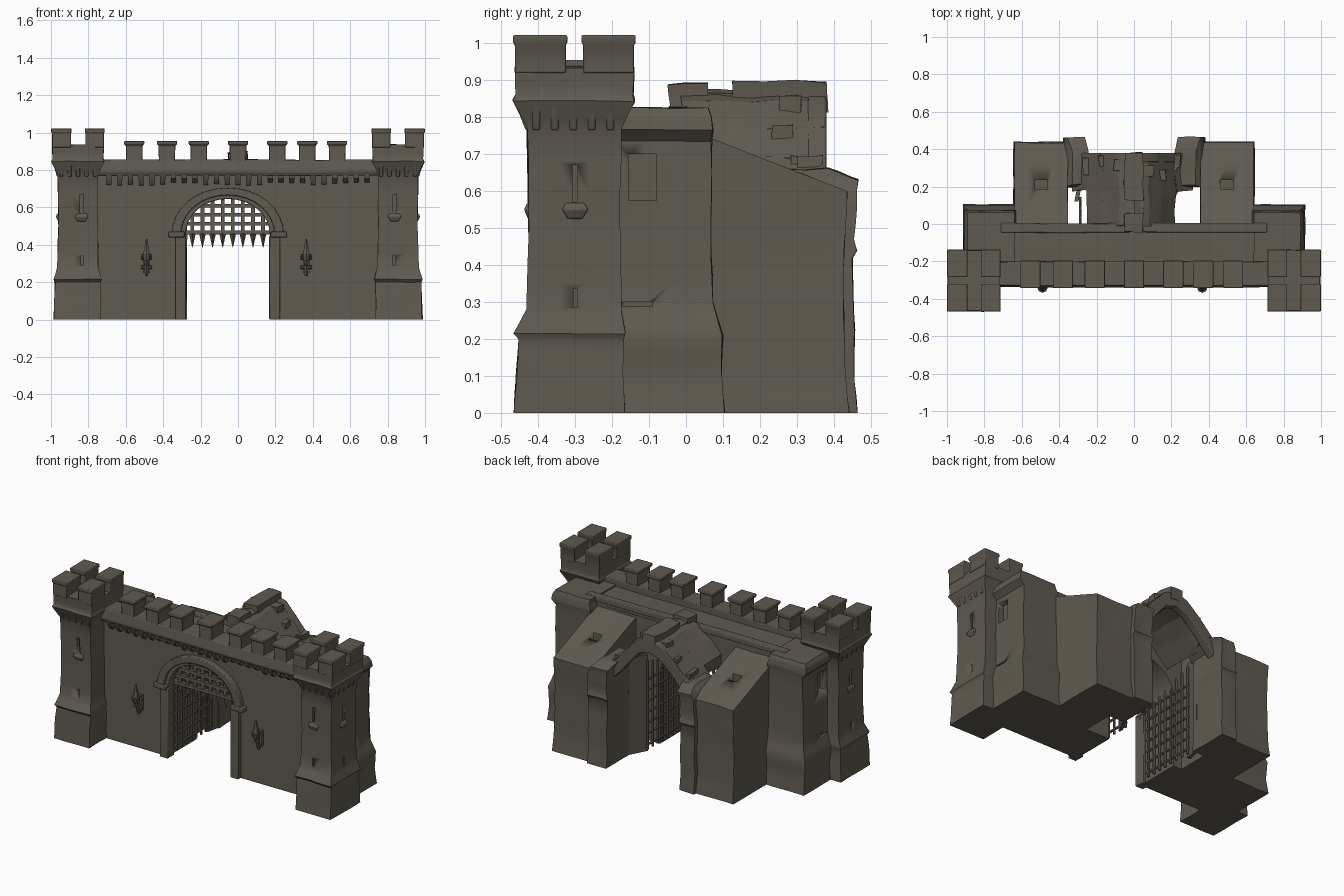
import bpy, bmesh, math, random
from mathutils import Vector, noise

random.seed(4)
if bpy.data.objects.get("Cube"):
    bpy.data.objects.remove(bpy.data.objects["Cube"])

stone = bpy.data.materials.new("weathered stone")
stone.use_nodes = True
COLOUR = (0.115, 0.102, 0.08, 1)
stone.diffuse_color = COLOUR
bsdf = next(n for n in stone.node_tree.nodes if n.type == 'BSDF_PRINCIPLED')
bsdf.inputs["Base Color"].default_value = COLOUR
bsdf.inputs["Roughness"].default_value = 0.9


def finish(name, bm, bevel=0.0, rough=0.0, cuts=0):
    """Turn a bmesh into a stone object, optionally weathered and bevelled."""
    if cuts:
        bmesh.ops.subdivide_edges(bm, edges=bm.edges[:], cuts=cuts, use_grid_fill=True)
    if rough:
        for v in bm.verts:
            push = noise.noise_vector(v.co * 9) * rough
            if v.co.z < 0.01:
                push.z = 0
            v.co += push
    bmesh.ops.recalc_face_normals(bm, faces=bm.faces[:])
    mesh = bpy.data.meshes.new(name)
    bm.to_mesh(mesh)
    bm.free()
    ob = bpy.data.objects.new(name, mesh)
    bpy.context.collection.objects.link(ob)
    mesh.materials.append(stone)
    if bevel:
        mod = ob.modifiers.new("worn edges", 'BEVEL')
        mod.width, mod.segments = bevel, 2
    bpy.ops.object.select_all(action='DESELECT')
    ob.select_set(True)
    bpy.context.view_layer.objects.active = ob
    bpy.ops.object.shade_smooth_by_angle(angle=math.radians(35))
    return ob


def add_loft(bm, rings):
    """Stack of rectangles (x0, x1, y0, y1, z)."""
    loops = [[bm.verts.new(p) for p in ((a, c, z), (b, c, z), (b, d, z), (a, d, z))]
             for a, b, c, d, z in rings]
    for lo, hi in zip(loops, loops[1:]):
        for i in range(4):
            j = (i + 1) % 4
            bm.faces.new((lo[i], lo[j], hi[j], hi[i]))
    bm.faces.new(loops[0][::-1])
    bm.faces.new(loops[-1])


def add_box(bm, a, b, c, d, e, f):
    add_loft(bm, [(a, b, c, d, e), (a, b, c, d, f)])


def add_prism(bm, outline, y0, y1):
    """Outline in x-z pushed along y."""
    lo = [bm.verts.new((x, y0, z)) for x, z in outline]
    hi = [bm.verts.new((x, y1, z)) for x, z in outline]
    bm.faces.new(lo)
    bm.faces.new(hi[::-1])
    for i in range(len(lo)):
        j = (i + 1) % len(lo)
        bm.faces.new((lo[i], hi[i], hi[j], lo[j]))


def add_bar(bm, p, q, r, r2=None, sides=6):
    p, q = Vector(p), Vector(q)
    rot = (q - p).to_track_quat('Z', 'Y').to_matrix().to_4x4()
    rot.translation = (p + q) / 2
    bmesh.ops.create_cone(bm, cap_ends=True, segments=sides, radius1=r,
                          radius2=r if r2 is None else r2, depth=(q - p).length, matrix=rot)


def carve(ob, boxes):
    """Cut recesses into an object, then drop the cutter."""
    bm = bmesh.new()
    for b in boxes:
        add_box(bm, *b)
    cutter = finish("recess_cutter", bm)
    cutter.hide_render = True
    mod = ob.modifiers.new("recess", 'BOOLEAN')
    mod.object, mod.operation, mod.solver = cutter, 'DIFFERENCE', 'EXACT'
    bpy.context.view_layer.update()
    done = bpy.data.meshes.new_from_object(ob.evaluated_get(bpy.context.evaluated_depsgraph_get()))
    ob.modifiers.clear()
    ob.data = done
    bpy.data.objects.remove(cutter)


CX, SPRING = -0.055, 0.45          # gate centre and arch springing


def arch(rx, rz, n=16):
    """Slightly pointed arch, left to right."""
    pts = []
    for i in range(n + 1):
        t = math.pi * (1 - i / n)
        pts.append((CX + rx * math.cos(t), SPRING + rz * math.sin(t) ** 0.95))
    return pts


# Gate wall with arched passage
bm = bmesh.new()
add_prism(bm, [(-0.78, 0), (CX - 0.24, 0)] + arch(0.24, 0.205) +
          [(CX + 0.24, 0), (0.78, 0), (0.78, 0.8), (-0.78, 0.8)], -0.29, 0)
finish("gate_wall", bm)

# Arch moulding, jambs and imposts
bm = bmesh.new()
add_prism(bm, arch(0.3, 0.255) + arch(0.25, 0.215)[::-1], -0.325, -0.28)
add_prism(bm, arch(0.255, 0.22) + arch(0.225, 0.195)[::-1], -0.305, -0.25)
for s in (-1, 1):
    xs = sorted((CX + s * 0.222, CX + s * 0.28))
    add_box(bm, *xs, -0.32, -0.25, 0, SPRING)
    xs = sorted((CX + s * 0.23, CX + s * 0.318))
    add_box(bm, *xs, -0.33, -0.26, SPRING - 0.01, SPRING + 0.02)
finish("arch_moulding", bm, 0.005)

# Wall walk, parapet and rear kerb
bm = bmesh.new()
add_box(bm, -0.75, 0.75, -0.25, 0, 0.78, 0.815)
add_box(bm, -0.71, 0.71, -0.045, 0.005, 0.8, 0.83)
add_loft(bm, [(-0.75, 0.75, -0.33, -0.2, 0.77), (-0.75, 0.75, -0.34, -0.2, 0.79),
              (-0.75, 0.75, -0.33, -0.2, 0.855)])
finish("parapet", bm, 0.005, 0.004, 3)

bm = bmesh.new()
for x in (-0.555, -0.38, -0.21, 0, 0.21, 0.37, 0.53):
    add_loft(bm, [(x - 0.043, x + 0.043, -0.33, -0.205, 0.84),
                  (x - 0.045, x + 0.045, -0.33, -0.205, 0.93),
                  (x - 0.054, x + 0.054, -0.342, -0.195, 0.937),
                  (x - 0.054, x + 0.054, -0.342, -0.195, 0.955)])
finish("merlons", bm, 0.004)

# Corbels under the parapet
bm = bmesh.new()
for i in range(25):
    x = -0.69 + i * 0.0575
    drop = random.uniform(0.715, 0.735)
    add_loft(bm, [(x - 0.012, x + 0.012, -0.3, -0.28, drop),
                  (x - 0.014, x + 0.014, -0.328, -0.28, 0.755),
                  (x - 0.014, x + 0.014, -0.333, -0.28, 0.785)])
finish("corbels", bm)

for side, s, pier in (("left", 1, 0.245), ("right", -1, 0.275)):
    def mx(a, b, *rest):
        return (*sorted((s * a, s * b)), *rest)

    # Front tower: battered plinth, shaft, flared head
    bm = bmesh.new()
    add_loft(bm, [mx(*r) for r in (
        (0.735, 0.985, -0.465, -0.165, 0), (0.735, 0.982, -0.458, -0.17, 0.1),
        (0.735, 0.978, -0.452, -0.17, 0.2), (0.73, 0.985, -0.465, -0.165, 0.215),
        (0.745, 0.966, -0.43, -0.175, 0.28), (0.75, 0.96, -0.425, -0.18, 0.5),
        (0.75, 0.965, -0.43, -0.175, 0.77), (0.715, 0.997, -0.468, -0.138, 0.845),
        (0.722, 0.99, -0.46, -0.143, 0.86), (0.718, 0.992, -0.462, -0.14, 0.935))])
    tower = finish(side + "_tower", bm, 0, 0.005, 2)
    slits = [mx(0.93, 1.0, -0.307, -0.293, 0.57, 0.67), mx(0.93, 1.0, -0.305, -0.293, 0.285, 0.335),
             mx(0.828, 0.845, -0.47, -0.39, 0.57, 0.67), mx(0.83, 0.842, -0.47, -0.39, 0.29, 0.34)]
    carve(tower, slits)

    # Tower battlements, sills and head corbels
    bm = bmesh.new()
    for a, b in ((0.716, 0.815), (0.893, 0.995)):
        for c, d in ((-0.463, -0.325), (-0.278, -0.14)):
            add_loft(bm, [mx(a, b, c, d, 0.92), mx(a, b, c, d, 0.995),
                          mx(a - 0.003, b + 0.004, c - 0.005, d + 0.004, 1.002),
                          mx(a - 0.003, b + 0.004, c - 0.005, d + 0.004, 1.022)])
    add_loft(bm, [mx(0.94, 0.962, -0.32, -0.28, 0.525), mx(0.94, 0.974, -0.335, -0.265, 0.55),
                  mx(0.94, 0.966, -0.325, -0.275, 0.568)])
    add_loft(bm, [mx(0.815, 0.858, -0.428, -0.4, 0.525), mx(0.8, 0.872, -0.438, -0.4, 0.55),
                  mx(0.81, 0.862, -0.43, -0.4, 0.568)])
    for i in range(5):
        y = -0.405 + i * 0.05
        add_loft(bm, [mx(0.95, 0.968, y - 0.01, y + 0.01, 0.765),
                      mx(0.95, 0.992, y - 0.011, y + 0.011, 0.84)])
        x = 0.765 + i * 0.045
        add_loft(bm, [mx(x - 0.01, x + 0.01, -0.434, -0.41, 0.765),
                      mx(x - 0.011, x + 0.011, -0.463, -0.41, 0.84)])
    finish(side + "_tower_battlements", bm, 0.004)

    # Rear buttress tower
    bm = bmesh.new()
    add_loft(bm, [mx(*r) for r in (
        (0.6, 0.915, -0.2, 0.105, 0), (0.6, 0.905, -0.2, 0.095, 0.1),
        (0.6, 0.915, -0.2, 0.1, 0.21), (0.62, 0.885, -0.2, 0.072, 0.3),
        (0.63, 0.88, -0.2, 0.068, 0.5), (0.63, 0.88, -0.2, 0.07, 0.735),
        (0.63, 0.91, -0.2, 0.075, 0.765), (0.64, 0.905, -0.2, 0.07, 0.8),
        (0.64, 0.89, -0.2, 0.06, 0.825))])
    buttress = finish(side + "_buttress_tower", bm, 0, 0.005, 2)
    carve(buttress, [mx(0.845, 0.95, -0.155, -0.08, 0.575, 0.70),
                     mx(0.845, 0.95, -0.17, -0.09, 0.288, 0.3)])

    # Rear wing with sloping roof
    bm = bmesh.new()
    add_loft(bm, [mx(0.355, 0.645, -0.02, 0.44, 0), mx(0.355, 0.64, -0.02, 0.428, 0.13),
                  mx(0.355, 0.635, -0.02, 0.425, 0.4), mx(0.355, 0.64, -0.02, 0.435, 0.6)])
    for v in bm.verts:
        if v.co.z > 0.59 and v.co.y < 0.2:
            v.co.z = 0.775
    wing = finish(side + "_wing", bm, 0, 0.005, 3)
    carve(wing, [mx(0.465, 0.53, 0.185, 0.235, 0.6, 0.8)])

    # Inner pier and broken springer of the rear arch
    bm = bmesh.new()
    add_loft(bm, [mx(*r) for r in (
        (pier, 0.38, 0.2, 0.46, 0), (pier, 0.38, 0.2, 0.455, 0.13),
        (pier, 0.38, 0.2, 0.45, 0.42), (pier - 0.004, 0.38, 0.2, 0.462, 0.44),
        (pier, 0.38, 0.2, 0.452, 0.47), (pier, 0.375, 0.2, 0.46, 0.6),
        (pier - 0.01, 0.36, 0.2, 0.465, 0.632), (pier - 0.03, 0.33, 0.21, 0.385, 0.66))])
    finish(side + "_arch_pier", bm, 0, 0.008, 2)

    # Thin splayed wall between gate and pier
    bm = bmesh.new()
    inner_x = CX + s * 0.242
    add_box(bm, *sorted((inner_x, inner_x + s * 0.022)), 0.12, 0.23, 0, 0.62)
    for v in bm.verts:
        if v.co.y > 0.2:
            v.co.x += s * pier - inner_x
    finish(side + "_passage_wall", bm)

    # Open lattice door leaf standing against the passage side
    bm = bmesh.new()
    x = CX + s * 0.232
    for i in range(8):
        y = -0.215 + i * 0.05
        add_bar(bm, (x, y, 0.02), (x, y, 0.47 + i * 0.017), 0.008)
    for i in range(7):
        z = 0.05 + i * 0.07
        add_bar(bm, (x, -0.225, z), (x, 0.145, z), 0.008)
    finish(side + "_lattice_door", bm)

    # Wall torch: bracket, cup, arms and flame
    tx = -0.062 + s * 0.427
    bm = bmesh.new()
    add_bar(bm, (tx, -0.28, 0.27), (tx, -0.335, 0.30), 0.012)
    add_bar(bm, (tx, -0.31, 0.235), (tx, -0.335, 0.33), 0.01, 0.016)
    add_bar(bm, (tx, -0.338, 0.315), (tx, -0.34, 0.35), 0.018, 0.028, 8)
    add_bar(bm, (tx, -0.34, 0.345), (tx, -0.34, 0.43), 0.022, 0.004)
    add_bar(bm, (tx - 0.03, -0.315, 0.28), (tx + 0.03, -0.315, 0.28), 0.009)
    add_bar(bm, (tx - 0.03, -0.315, 0.33), (tx + 0.03, -0.315, 0.33), 0.009)
    add_box(bm, tx - 0.018, tx + 0.018, -0.31, -0.28, 0.25, 0.35)
    finish(side + "_torch", bm)

# Portcullis
bm = bmesh.new()
for i in range(8):
    x = CX - 0.189 + i * 0.054
    top = SPRING + 0.21 * math.sqrt(1 - ((x - CX) / 0.24) ** 2)
    add_box(bm, x - 0.01, x + 0.01, -0.245, -0.23, 0.45, top)
    add_bar(bm, (x, -0.238, 0.46), (x, -0.238, 0.385), 0.018, 0.001, 4)
for z in (0.465, 0.513, 0.561, 0.609):
    half = 0.235 * math.sqrt(1 - ((z - SPRING) / 0.21) ** 2)
    add_box(bm, CX - half, CX + half, -0.25, -0.225, z - 0.01, z + 0.01)
finish("portcullis", bm)

# Ruined vault behind the gate
outer = [(-0.33, 0.61), (-0.25, 0.69), (-0.17, 0.77), (-0.08, 0.845), (0, 0.87),
         (0.08, 0.845), (0.15, 0.77), (0.22, 0.69), (0.31, 0.61)]
bm = bmesh.new()
for i in range(8):
    (a, za), (b, zb) = outer[i], outer[i + 1]
    start = 0.18 if i in (0, 7) else -0.01
    add_prism(bm, [(a, za - 0.07), (b, zb - 0.07), (b, zb), (a, za)],
              start, 0.37 + random.uniform(-0.01, 0.01))
finish("ruined_vault", bm, 0, 0.012, 3)

# Ridge stones and loose rubble
bm = bmesh.new()
add_box(bm, -0.05, 0.05, -0.045, 0.06, 0.81, 0.885)
add_box(bm, -0.045, 0.045, 0.05, 0.13, 0.81, 0.86)
add_box(bm, -0.05, 0.05, 0.125, 0.38, 0.82, 0.895)
for i in range(14):
    a, z = random.choice(outer[1:-1])
    y, w = random.uniform(0.15, 0.34), random.uniform(0.015, 0.03)
    add_box(bm, a - w, a + w, y - w, y + w * 1.4, z - 0.05, min(z + 0.01, 0.855))
finish("ridge_rubble", bm, 0, 0.012, 2)

# Rear gable arch, open below
bm = bmesh.new()
inner = [(x * 0.93, z - 0.09) for x, z in outer]
add_prism(bm, outer + inner[::-1], 0.33, 0.38)
finish("rear_gable_arch", bm, 0.005)
